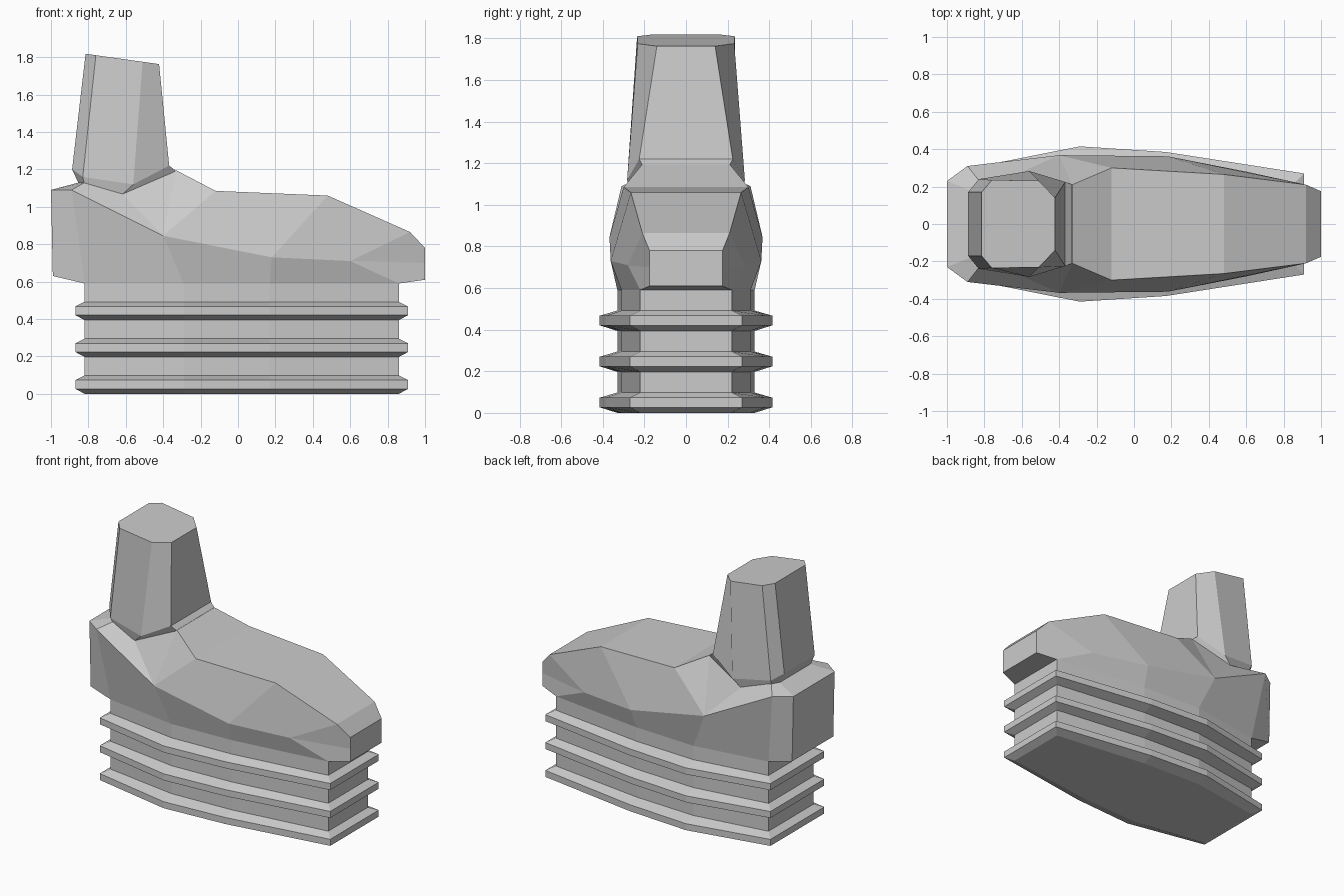
import bpy, bmesh

if "Cube" in bpy.data.objects:
    bpy.data.objects.remove(bpy.data.objects["Cube"])


def finish(name, bm):
    bmesh.ops.recalc_face_normals(bm, faces=bm.faces)
    mesh = bpy.data.meshes.new(name)
    bm.to_mesh(mesh)
    bm.free()
    obj = bpy.data.objects.new(name, mesh)
    bpy.context.collection.objects.link(obj)
    return obj


def loft(name, rings):
    """Bridge rings given as half outlines on the +y side, mirrored to -y."""
    bm = bmesh.new()
    loops = []
    for half in rings:
        pts = list(half) + [(x, -y, z) for x, y, z in reversed(half)]
        loops.append([bm.verts.new(p) for p in pts])
    n = len(loops[0])
    for a, b in zip(loops, loops[1:]):
        for i in range(n):
            j = (i + 1) % n
            bm.faces.new((a[i], a[j], b[j], b[i]))
    bm.faces.new(loops[0])
    bm.faces.new(loops[-1])
    return finish(name, bm)


# Ribbed base: narrow core with three bevelled flanges
core = [(-.82, .25), (-.29, .33), (.17, .31), (.86, .22)]
flange = [(-.87, .30), (-.29, .415), (.17, .385), (.91, .27)]
levels = []
for z in (0, .197, .394):
    levels += [(core, z), (flange, z + .027), (flange, z + .073), (core, z + .098)]
levels.append((core, .592))
loft("ribbed_base", [[(x, y, z) for x, y in o] for o, z in levels])

# Shoe body: columns of (bottom rim, side ridge, top edge) from heel to toe
columns = [
    ((-.99, .23, .63), (-1, .23, 1.09), (-.85, .17, 1.13)),
    ((-.82, .25, .59), (-.89, .31, 1.09), (-.82, .22, 1.13)),
    ((-.29, .33, .59), (-.40, .368, .845), (-.62, .27, 1.07)),
    ((-.29, .33, .59), (-.40, .368, .845), (-.33, .21, 1.195)),
    ((-.29, .33, .59), (-.40, .368, .845), (-.12, .30, 1.085)),
    ((.17, .31, .59), (.18, .362, .73), (.48, .265, 1.06)),
    ((.86, .22, .59), (.60, .28, .71), (.92, .21, .865)),
    ((1, .175, .61), (1, .175, .70), (1, .175, .78)),
]
bm = bmesh.new()
cache = {}


def vert(p):
    if p not in cache:
        cache[p] = bm.verts.new(p)
    return cache[p]


def face(points):
    unique = list(dict.fromkeys(points))
    if len(unique) > 2:
        bm.faces.new([vert(p) for p in unique])


def flip(p):
    return (p[0], -p[1], p[2])


for a, b in zip(columns, columns[1:]):
    for k in range(2):
        quad = [a[k], b[k], b[k + 1], a[k + 1]]
        face(quad)
        face([flip(p) for p in quad])
# Strips joining the two sides: heel, top, toe and underside
path = (list(columns[0][:2]) + [c[2] for c in columns]
        + [columns[-1][1]] + [c[0] for c in reversed(columns)])
for p, q in zip(path, path[1:]):
    if p != q:
        face([p, q, flip(q), flip(p)])
finish("shoe_body", bm)

# Ankle: pinched neck, wide lower ring, slanted top
neck = [(-.85, .17, 1.12), (-.82, .22, 1.12), (-.62, .27, 1.065), (-.33, .21, 1.19)]
lower = [(-.887, .17, 1.20), (-.83, .24, 1.16), (-.56, .283, 1.12), (-.368, .225, 1.22)]
top = [(x, y, 1.818 - .14 * (x + .815))
       for x, y in [(-.815, .17), (-.76, .235), (-.51, .232), (-.422, .14)]]
loft("ankle", [neck, lower, top])
